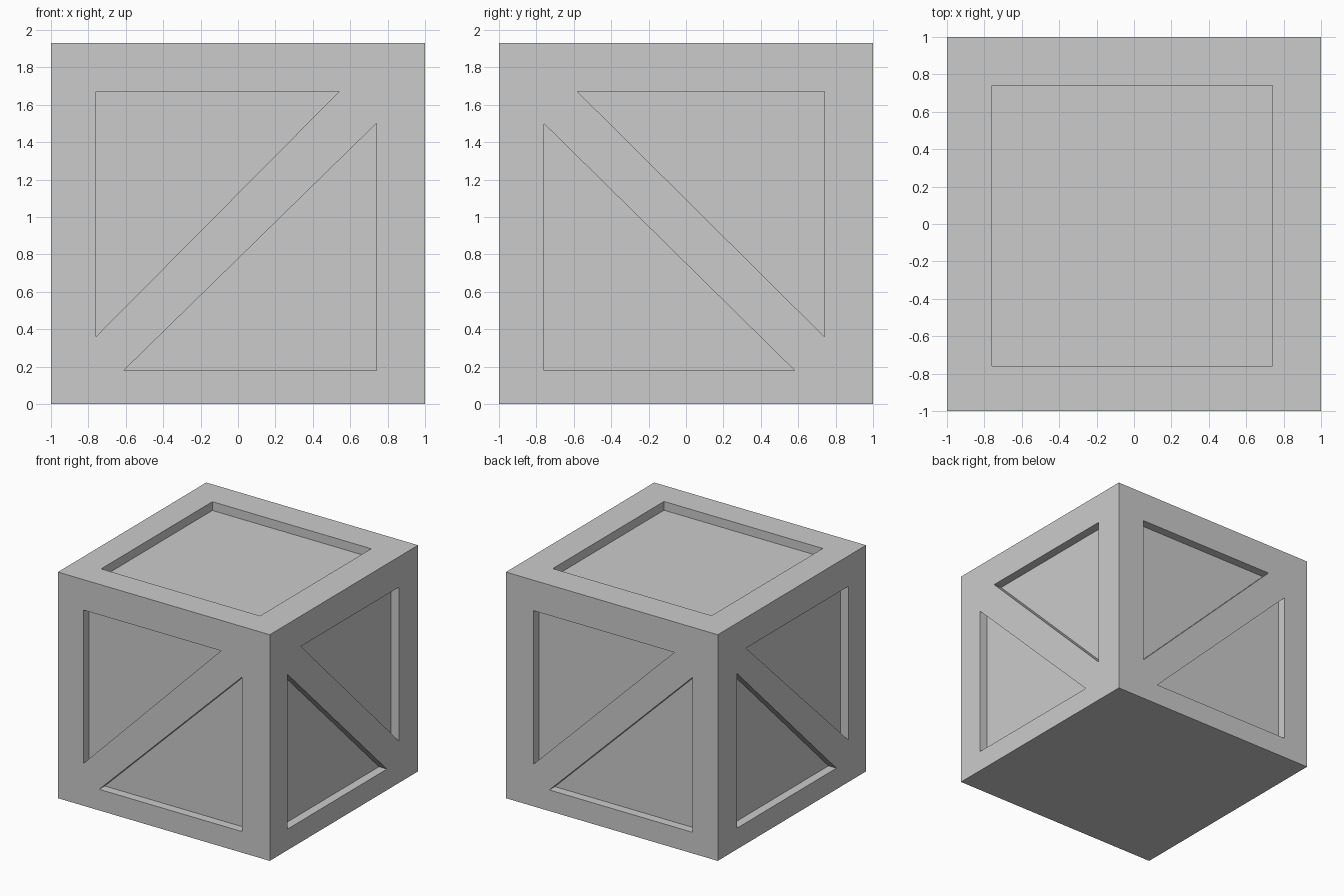
import bpy, bmesh
from mathutils import Vector

if "Cube" in bpy.data.objects:
    bpy.data.objects.remove(bpy.data.objects["Cube"])

H = 1.93        # crate height
DEPTH = 0.075   # panel recess depth
TOP, BOT = 1.67, 0.18           # panel edges in z
UP_END, LOW_END = 0.36, 1.50    # where the diagonals meet the uprights
LO, HI = -0.76, 0.74            # panel edges in x and y


def add_prism(bm, points, normal):
    """Extrude a flat outline from just outside the face to the recess depth."""
    n = Vector(normal)
    outer = [bm.verts.new(Vector(p) + n * 0.1) for p in points]
    inner = [bm.verts.new(Vector(p) - n * DEPTH) for p in points]
    bm.faces.new(outer)
    bm.faces.new(inner[::-1])
    k = len(points)
    for i in range(k):
        j = (i + 1) % k
        bm.faces.new((outer[i], inner[i], inner[j], outer[j]))


def make_object(name, bm):
    bmesh.ops.recalc_face_normals(bm, faces=bm.faces)
    mesh = bpy.data.meshes.new(name)
    bm.to_mesh(mesh)
    bm.free()
    obj = bpy.data.objects.new(name, mesh)
    bpy.context.collection.objects.link(obj)
    return obj


# crate body
bm = bmesh.new()
bmesh.ops.create_cube(bm, size=2)
for v in bm.verts:
    v.co.z = H if v.co.z > 0 else 0
crate = make_object("crate", bm)

# recess cutters: two triangles per side, leaving a diagonal brace
# axis across the face, outward normal, upper side + tip, lower side + tip
sides = [
    (0, (0, -1, 0), LO, 0.54, HI, -0.61),    # front
    (1, (1, 0, 0), HI, -0.58, LO, 0.58),     # right
    (0, (0, 1, 0), HI, -0.59, LO, 0.59),     # back
    (1, (-1, 0, 0), LO, 0.62, HI, -0.60),    # left
]
bm = bmesh.new()
for axis, normal, up, up_tip, low, low_tip in sides:
    def at(u, z):
        p = Vector(normal)
        p[axis] = u
        p.z = z
        return p
    add_prism(bm, [at(up, TOP), at(up_tip, TOP), at(up, UP_END)], normal)
    add_prism(bm, [at(low, BOT), at(low_tip, BOT), at(low, LOW_END)], normal)

# square recess in the lid
add_prism(bm, [(LO, LO, H), (HI, LO, H), (HI, HI, H), (LO, HI, H)], (0, 0, 1))
cutter = make_object("panel_cutter", bm)
cutter.hide_render = True

# carve the panels, then drop the cutter
mod = crate.modifiers.new("panels", 'BOOLEAN')
mod.operation = 'DIFFERENCE'
mod.solver = 'EXACT'
mod.object = cutter
bpy.context.view_layer.objects.active = crate
bpy.ops.object.modifier_apply(modifier=mod.name)
bpy.data.objects.remove(cutter)
